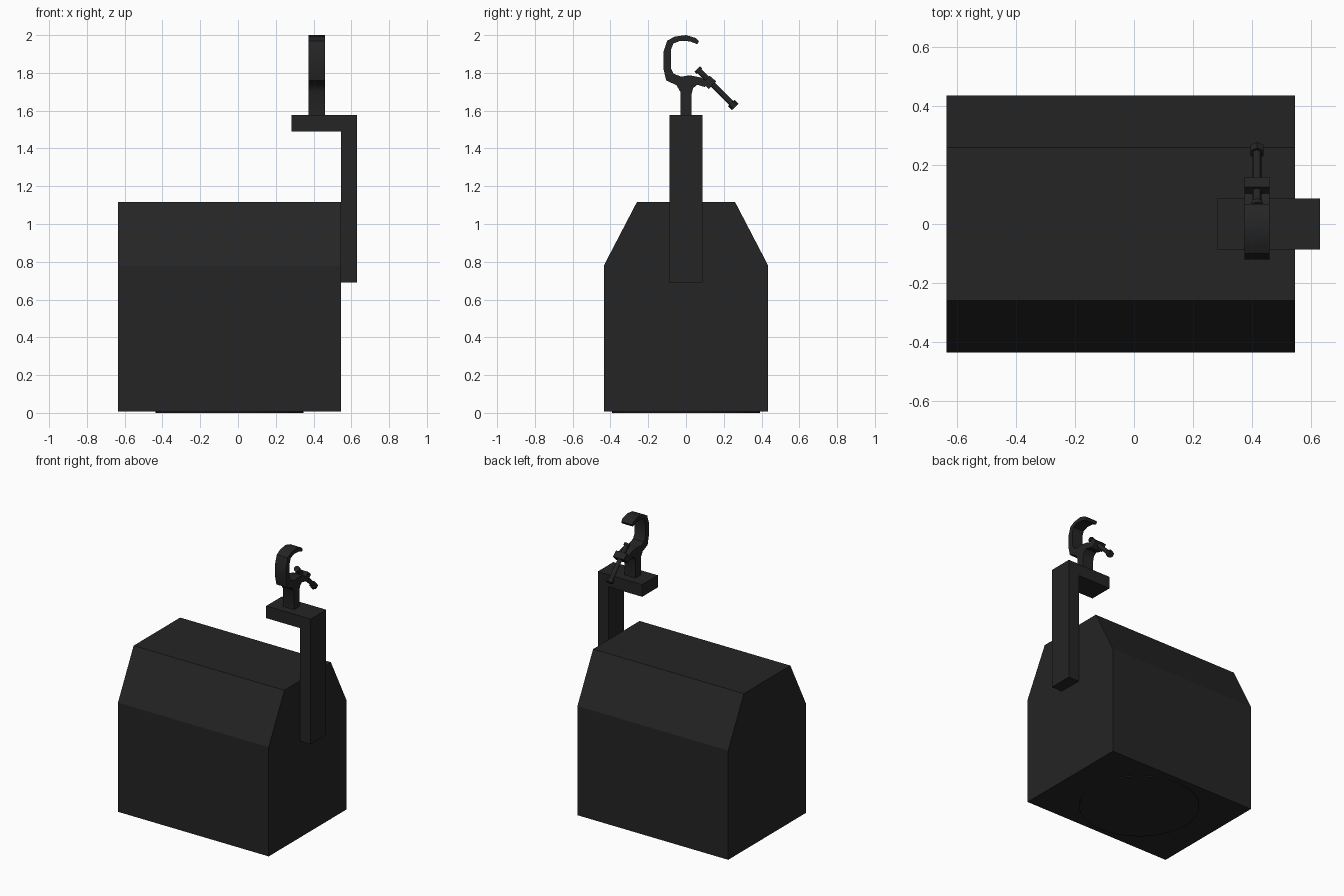
import bpy, bmesh
from math import radians
from mathutils import Matrix, Vector

cube = bpy.data.objects.get("Cube")
if cube:
    bpy.data.objects.remove(cube)

black = bpy.data.materials.new("matte black")
black.use_nodes = True
colour = (0.018, 0.018, 0.018, 1)
black.diffuse_color = colour
black.node_tree.nodes["Principled BSDF"].inputs["Base Color"].default_value = colour


def finish(name, bm):
    bmesh.ops.recalc_face_normals(bm, faces=bm.faces)
    mesh = bpy.data.meshes.new(name)
    bm.to_mesh(mesh)
    bm.free()
    mesh.materials.append(black)
    obj = bpy.data.objects.new(name, mesh)
    bpy.context.collection.objects.link(obj)
    return obj


def extrude_x(name, outline, x0, x1):
    """Extrude a (y, z) outline along x."""
    bm = bmesh.new()
    face = bm.faces.new([bm.verts.new((x0, y, z)) for y, z in outline])
    side = bmesh.ops.extrude_face_region(bm, geom=[face])["geom"]
    bmesh.ops.translate(bm, vec=(x1 - x0, 0, 0),
                        verts=[v for v in side if isinstance(v, bmesh.types.BMVert)])
    return finish(name, bm)


def box(name, low, high):
    (x0, y0, z0), (x1, y1, z1) = low, high
    return extrude_x(name, [(y0, z0), (y1, z0), (y1, z1), (y0, z1)], x0, x1)


def rod(name, start, end, radius, sides):
    """Cylinder between two points."""
    a, b = Vector(start), Vector(end)
    axis = b - a
    bm = bmesh.new()
    bmesh.ops.create_cone(
        bm, cap_ends=True, segments=sides, radius1=radius, radius2=radius, depth=axis.length,
        matrix=Matrix.Translation((a + b) / 2) @ axis.to_track_quat("Z", "Y").to_matrix().to_4x4())
    return finish(name, bm)


def smooth(obj, angle):
    bpy.ops.object.select_all(action="DESELECT")
    obj.select_set(True)
    bpy.context.view_layer.objects.active = obj
    bpy.ops.object.shade_smooth_by_angle(angle=radians(angle))


# Housing with sloped shoulders and a round lens underneath
right_half = [(0.435, 0.007), (0.435, 0.78), (0.26, 1.116)]
housing = right_half + [(-y, z) for y, z in reversed(right_half)]
extrude_x("housing", housing, -0.635, 0.545)
smooth(rod("bottom_lens", (-0.045, 0, 0), (-0.045, 0, 0.02), 0.393, 48), 30)

# Hanging bracket
box("bracket_upright", (0.545, -0.087, 0.69), (0.63, 0.087, 1.576))
box("bracket_arm", (0.282, -0.087, 1.49), (0.545, 0.087, 1.576))

# Hook clamp, stem and jaw in one profile
hook = [(-.03, 1.57), (-.03, 1.70), (-.05, 1.735), (-.105, 1.76), (-.12, 1.825),
        (-.12, 1.91), (-.10, 1.97), (-.06, 1.992), (0, 2.0), (.05, 1.985),
        (.068, 1.968), (.06, 1.952), (.02, 1.967), (-.03, 1.97), (-.068, 1.955),
        (-.08, 1.92), (-.08, 1.825), (-.065, 1.795), (-.025, 1.78), (.02, 1.787),
        (.08, 1.775), (.12, 1.75), (.10, 1.725), (.06, 1.737), (.038, 1.72),
        (.03, 1.69), (.03, 1.57)]
smooth(extrude_x("hook_clamp", hook, 0.374, 0.46), 40)

# Clamp screw at 45 degrees with its pad, nut block and end knob
X = 0.417


def along(t):
    return (X, 0.06 + t, 1.82 - t)


smooth(rod("clamp_screw", along(0), along(0.19), 0.015, 12), 40)
rod("screw_pad", along(0), along(0.012), 0.02, 12)
rod("end_knob", along(0.18), along(0.2), 0.025, 6)
extrude_x("nut_block", [(.09, 1.745), (.125, 1.785), (.16, 1.755), (.12, 1.715)], 0.374, 0.46)
